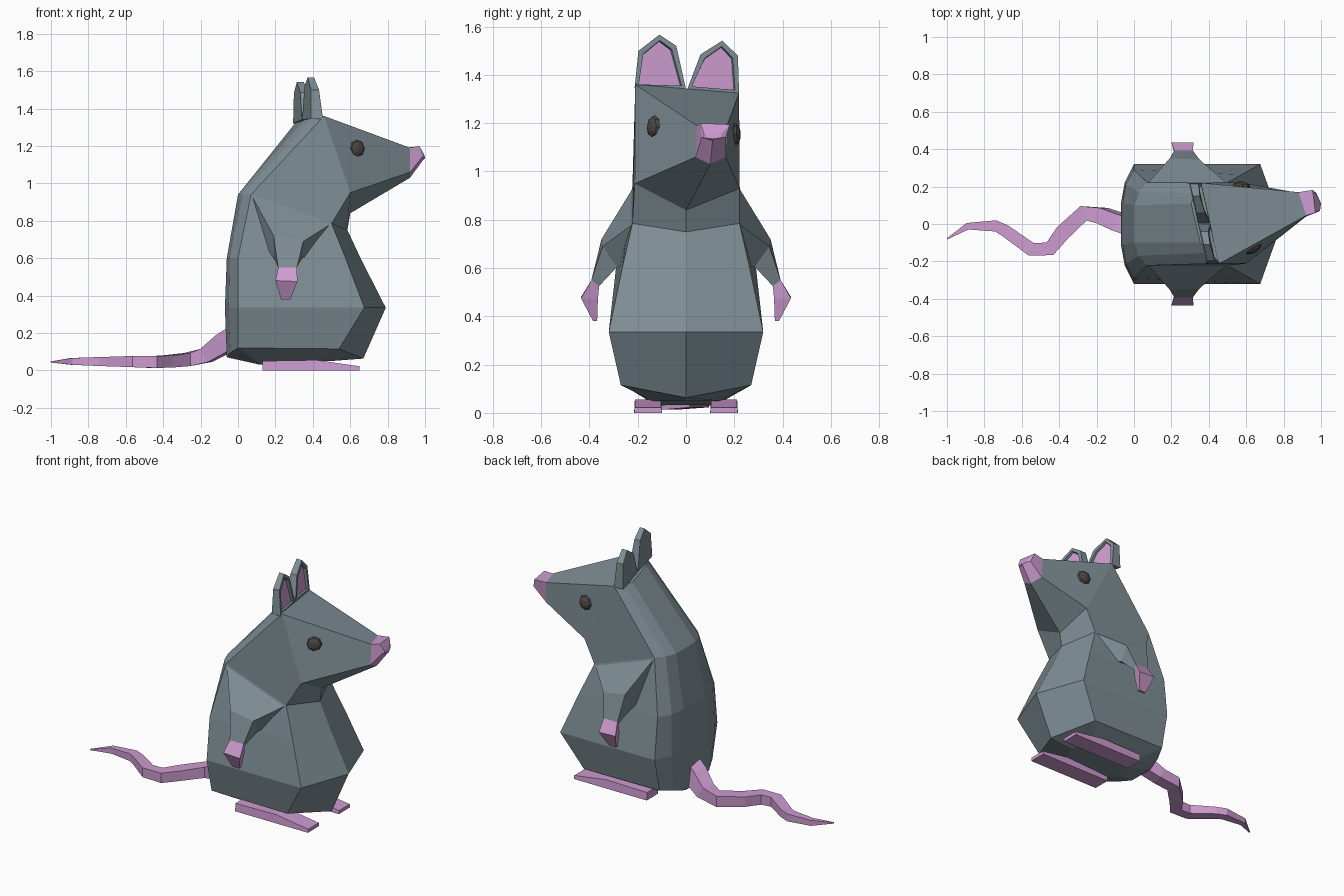
import bpy, bmesh, math
from mathutils import Vector

if "Cube" in bpy.data.objects:
    bpy.data.objects.remove(bpy.data.objects["Cube"])


def material(name, rgb):
    m = bpy.data.materials.new(name)
    m.diffuse_color = (*rgb, 1)
    m.use_nodes = True
    m.node_tree.nodes["Principled BSDF"].inputs["Base Color"].default_value = m.diffuse_color
    return m


GREY = material("grey fur", (0.21, 0.27, 0.30))
PINK = material("pink skin", (0.61, 0.33, 0.63))
DARK = material("dark eye", (0.075, 0.065, 0.06))


def finish(bm, name, *mats):
    bmesh.ops.remove_doubles(bm, verts=bm.verts, dist=0.0005)
    bmesh.ops.recalc_face_normals(bm, faces=bm.faces)
    mesh = bpy.data.meshes.new(name)
    bm.to_mesh(mesh)
    bm.free()
    for m in mats:
        mesh.materials.append(m)
    ob = bpy.data.objects.new(name, mesh)
    bpy.context.collection.objects.link(ob)
    return ob


def loft(name, rings, mat, cap_start=True, cap_end=True):
    """Skin a list of equally long point rings."""
    bm = bmesh.new()
    rows = [[bm.verts.new(p) for p in r] for r in rings]
    n = len(rows[0])
    for a, b in zip(rows, rows[1:]):
        for i in range(n):
            j = (i + 1) % n
            bm.faces.new((a[i], a[j], b[j], b[i]))
    if cap_start:
        bm.faces.new(rows[0])
    if cap_end:
        bm.faces.new(rows[-1])
    return finish(bm, name, mat)


def flip(points):
    return [(x, -y, z) for x, y, z in points]


def sym(*half):
    """Half ring from back to front centre, mirrored to the other side."""
    return list(half) + flip(half[-2::-1])


def across(a, b, offset=0.0):
    """Four points between a and b: two near each end, for the back strips."""
    a, b = Vector(a), Vector(b)
    out = []
    for t, k in ((0.13, 0.6), (0.26, 1), (0.74, 1), (0.87, 0.6)):
        out.append(a.lerp(b, t) + Vector((-offset * k, 0, -offset * k * 0.15)))
    return out


def head_ring(sp, fp, c, fm, sm, offset=0.0):
    mp, bp, bmn, mm = across(sp, sm, offset)
    return [bp, mp, sp, fp, c, fm, sm, mm, bmn]


# Body and head: one skin from belly to muzzle
crown_l, crown_r = (0.36, 0.22, 1.325), (0.46, -0.21, 1.36)
jaw = ((0.57, 0.222, 0.93), (0.60, 0, 0.84), (0.60, -0.212, 0.95))
muzzle = head_ring((0.88, 0.17, 1.19), (0.885, 0.165, 1.06), (0.92, 0.10, 1.03),
                   (0.92, 0.04, 1.06), (0.92, 0.045, 1.19))
loft("body", [
    sym((0.10, 0.05, 0.035), (0.11, 0.08, 0.032), (0.13, 0.12, 0.03),
        (0.45, 0.14, 0.05), (0.50, 0, 0.05)),
    sym((-0.06, 0.09, 0.07), (-0.04, 0.18, 0.095), (0, 0.27, 0.12),
        (0.54, 0.27, 0.115), (0.67, 0, 0.063)),
    sym((-0.07, 0.11, 0.335), (-0.05, 0.22, 0.335), (0, 0.32, 0.335),
        (0.675, 0.32, 0.335), (0.79, 0, 0.335)),
    sym((-0.06, 0.11, 0.60), (-0.045, 0.21, 0.60), (0, 0.29, 0.60),
        (0.575, 0.264, 0.60), (0.655, 0, 0.60)),
    sym((0, 0.10, 0.94), (0.025, 0.17, 0.94), (0.07, 0.222, 0.94),
        (0.50, 0.222, 0.785), (0.585, 0, 0.75)),
    head_ring(crown_l, *jaw, crown_r, offset=0.08),
    head_ring(crown_l, *jaw, crown_r),
    muzzle], GREY)

# Nose tip
loft("nose", [
    muzzle,
    head_ring((0.955, 0.182, 1.195), (0.975, 0.165, 1.14), (0.99, 0.11, 1.125),
              (0.985, 0.065, 1.14), (0.97, 0.06, 1.20)),
    head_ring((0.985, 0.145, 1.155), (0.985, 0.145, 1.14), (1.0, 0.11, 1.135),
              (0.995, 0.075, 1.14), (0.995, 0.075, 1.155))], PINK, cap_start=False)

# Arms, hands and feet on both sides
shoulder = [(0.07, 0.215, 0.94), (0.50, 0.215, 0.785), (0.37, 0.25, 0.60), (0.16, 0.25, 0.60)]
elbow = [(0.19, 0.35, 0.72), (0.35, 0.345, 0.69), (0.345, 0.285, 0.605), (0.19, 0.285, 0.605)]
wrist = [(0.215, 0.392, 0.55), (0.315, 0.392, 0.55), (0.30, 0.36, 0.525), (0.23, 0.36, 0.525)]
palm = [(0.20, 0.435, 0.48), (0.318, 0.435, 0.475), (0.30, 0.365, 0.47), (0.22, 0.365, 0.47)]
tips = [(0.23, 0.385, 0.38), (0.28, 0.385, 0.38), (0.28, 0.368, 0.38), (0.23, 0.368, 0.38)]


def foot_ring(x, top):
    return [(x, 0.10, 0), (x, 0.215, 0), (x, 0.212, top), (x, 0.103, top)]


foot = [foot_ring(0.13, 0.05), foot_ring(0.42, 0.055), foot_ring(0.65, 0.022)]
for side, f in (("left", list), ("right", flip)):
    loft(side + "_arm", [f(shoulder), f(elbow), f(wrist)], GREY)
    loft(side + "_hand", [f(wrist), f(palm), f(tips)], PINK)
    loft(side + "_foot", [f(r) for r in foot], PINK)

# Tail: square section along a winding path (x, y, z, half width, half height)
path = [(-0.02, -0.01, 0.18, 0.045, 0.045), (-0.08, 0.01, 0.14, 0.045, 0.045),
        (-0.17, 0.045, 0.08, 0.042, 0.035), (-0.27, 0.057, 0.058, 0.042, 0.035),
        (-0.38, -0.045, 0.047, 0.042, 0.032), (-0.45, -0.133, 0.045, 0.038, 0.032),
        (-0.55, -0.135, 0.047, 0.036, 0.03), (-0.69, -0.035, 0.047, 0.032, 0.025),
        (-0.74, -0.010, 0.047, 0.03, 0.024), (-0.89, -0.012, 0.048, 0.018, 0.018),
        (-1.0, -0.08, 0.045, 0.003, 0.003)]
rings = []
for i, (x, y, z, w, h) in enumerate(path):
    a, b = path[max(i - 1, 0)], path[min(i + 1, len(path) - 1)]
    d = Vector((b[0] - a[0], b[1] - a[1], 0)).normalized()
    side = Vector((-d.y, d.x, 0)) * w
    # the root leans with the falling start of the tail
    up = Vector((-0.6 * h if i < 3 else 0, 0, h))
    c = Vector((x, y, z))
    rings.append([c + side + up, c - side + up, c - side - up, c + side - up])
loft("tail", rings, PINK)


# Ears: outline plates leaning on the crown, front face inset and recessed
def ear(name, outline):
    bm = bmesh.new()
    front, back = [], []
    for y, z in outline:
        k = max(0, z - 1.34) / 0.22
        x = 0.408 - 0.22 * y - 0.025 * k
        front.append(bm.verts.new((x, y, z)))
        back.append(bm.verts.new((x - 0.065 + 0.03 * k, y, z)))
    n = len(outline)
    for i in range(n):
        j = (i + 1) % n
        bm.faces.new((front[i], front[j], back[j], back[i]))
    bm.faces.new(back)
    face = bm.faces.new(front)
    bmesh.ops.recalc_face_normals(bm, faces=bm.faces)
    bmesh.ops.inset_region(bm, faces=[face], thickness=0.024, depth=0)
    bmesh.ops.inset_region(bm, faces=[face], thickness=0.003, depth=-0.015)
    face.material_index = 1
    finish(bm, name, GREY, PINK)


ear("right_ear", [(-0.213, 1.345), (-0.197, 1.50), (-0.11, 1.567), (-0.04, 1.52), (0.0, 1.34)])
ear("left_ear", [(0.005, 1.34), (0.06, 1.485), (0.15, 1.542), (0.215, 1.48), (0.22, 1.32)])

# Eyes: flattened balls facing out of the cheeks
for name, pos, normal in (("right_eye", (0.637, -0.132, 1.185), (0.48, -0.87, 0.05)),
                          ("left_eye", (0.575, 0.203, 1.155), (0.12, 0.99, 0.05))):
    bm = bmesh.new()
    bmesh.ops.create_uvsphere(bm, u_segments=8, v_segments=6, radius=0.047)
    bmesh.ops.scale(bm, vec=(1, 1, 0.5), verts=bm.verts)
    ob = finish(bm, name, DARK)
    ob.location = pos
    ob.rotation_euler = Vector(normal).to_track_quat('Z', 'Y').to_euler()
